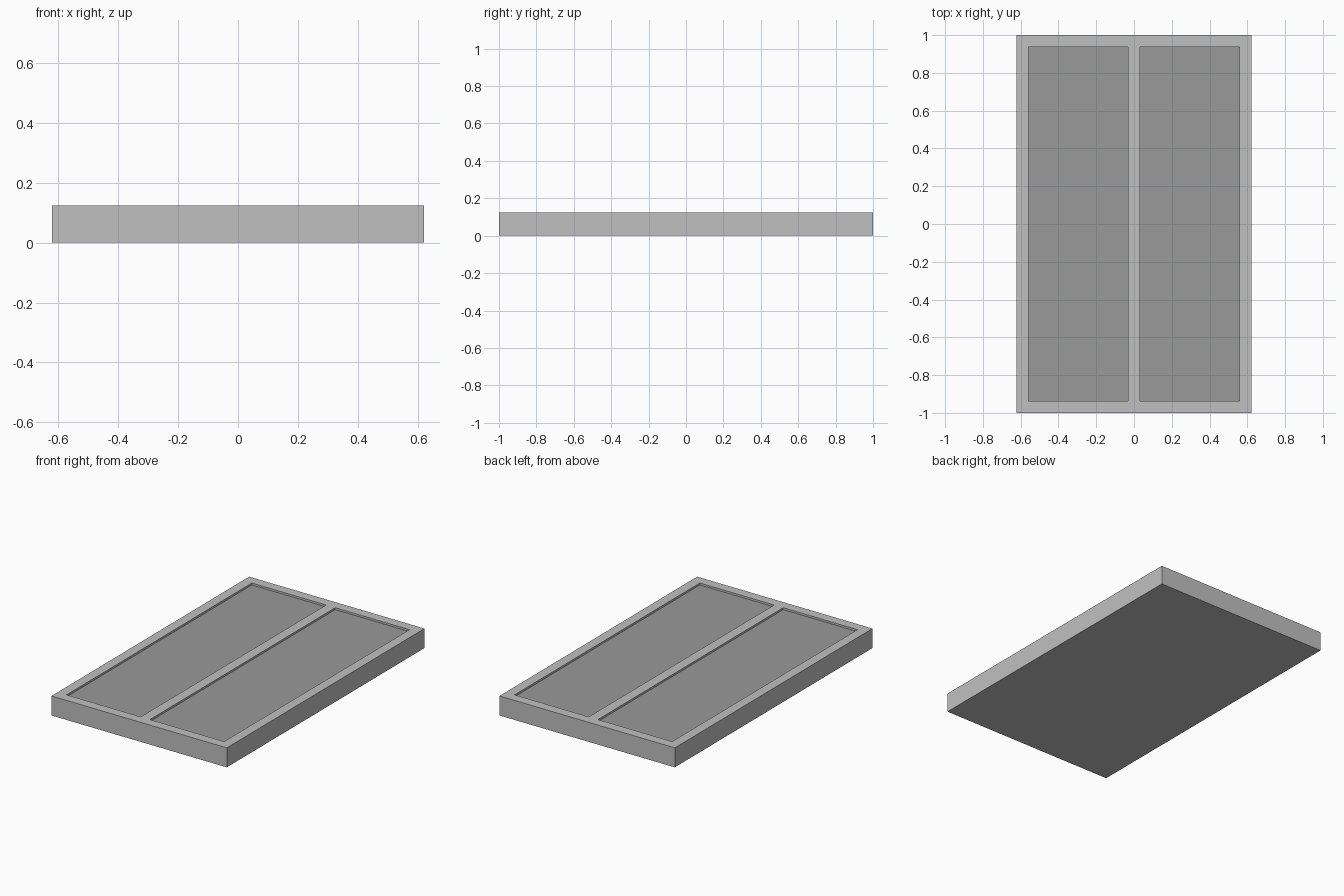
import bpy
import bmesh
from mathutils import Vector, Matrix

if "Cube" in bpy.data.objects:
    bpy.data.objects.remove(bpy.data.objects["Cube"])

W, L, H = 1.242, 2.0, 0.125      # overall size
RIM, BAR = 0.0625, 0.0325        # rim width, half width of centre bar
DEPTH = 0.0125                   # recess of the panels


def flat_colour(name, value):
    mat = bpy.data.materials.new(name)
    mat.diffuse_color = (value, value, value, 1.0)
    mat.use_nodes = True
    mat.node_tree.nodes["Principled BSDF"].inputs["Base Color"].default_value = mat.diffuse_color
    return mat


light_grey = flat_colour("light_grey", 0.527)
mid_grey = flat_colour("mid_grey", 0.319)

# Solid slab standing on the ground
bm = bmesh.new()
bmesh.ops.create_cube(bm, size=1.0, matrix=Matrix.Translation((0, 0, H / 2)) @ Matrix.Diagonal((W, L, H, 1)))

# Cut lines for the rim and the centre bar
px, py = W / 2 - RIM, L / 2 - RIM
cuts = [(Vector((x, 0, 0)), Vector((1, 0, 0))) for x in (-px, -BAR, BAR, px)]
cuts += [(Vector((0, y, 0)), Vector((0, 1, 0))) for y in (-py, py)]
for co, no in cuts:
    bmesh.ops.bisect_plane(bm, geom=bm.verts[:] + bm.edges[:] + bm.faces[:], plane_co=co, plane_no=no)

# Two sunken panels in the top
bm.normal_update()
panels = []
for f in bm.faces:
    c = f.calc_center_median()
    if f.normal.z > 0.9 and BAR < abs(c.x) < px and abs(c.y) < py:
        panels.append(f)
bmesh.ops.inset_individual(bm, faces=panels, thickness=0.0, depth=-DEPTH)

# Panel floors are the only upward faces below the rim
bm.normal_update()
for f in bm.faces:
    is_floor = f.normal.z > 0.9 and f.calc_center_median().z < H - DEPTH / 2
    f.material_index = 1 if is_floor else 0

mesh = bpy.data.meshes.new("panelled_board")
bm.to_mesh(mesh)
bm.free()
mesh.materials.append(light_grey)
mesh.materials.append(mid_grey)
board = bpy.data.objects.new("panelled_board", mesh)
bpy.context.collection.objects.link(board)
